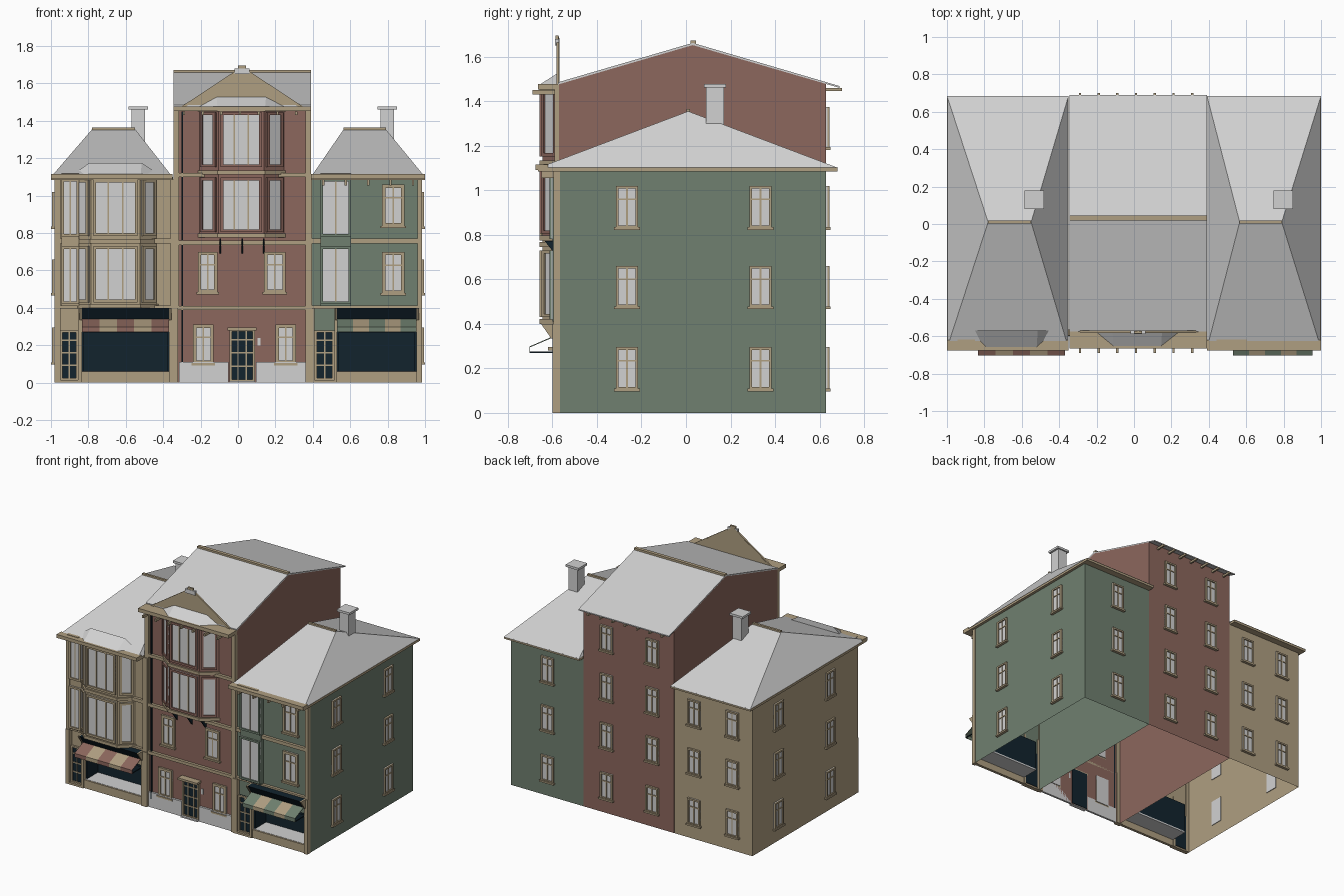
import bpy, bmesh
from mathutils import Vector, Matrix

cube = bpy.data.objects.get("Cube")
if cube:
    bpy.data.objects.remove(cube, do_unlink=True)

PALETTE = {
    "sandstone": (0.43, 0.345, 0.22), "brick_red": (0.262, 0.135, 0.11),
    "sage_green": (0.16, 0.215, 0.16), "pale_grey": (0.64, 0.64, 0.64),
    "navy": (0.006, 0.017, 0.027),
}
MATS = []
for mat_name, rgb in PALETTE.items():
    m = bpy.data.materials.new(mat_name)
    m.use_nodes = True
    m.diffuse_color = (*rgb, 1)
    m.node_tree.nodes["Principled BSDF"].inputs["Base Color"].default_value = (*rgb, 1)
    MATS.append(m)
TAN, RED, GREEN, PALE, NAVY = range(5)
FRONT, BACK = -0.57, 0.63


class Part:
    """Collects coloured solids into one object."""
    def __init__(self, name):
        self.name, self.bm = name, bmesh.new()

    def face(self, mat, pts):
        f = self.bm.faces.new([self.bm.verts.new(p) for p in pts])
        f.material_index = mat

    def prism(self, mat, pts, shift, M=Matrix()):
        n = len(pts)
        a = [self.bm.verts.new(M @ Vector(p)) for p in pts]
        b = [self.bm.verts.new(M @ (Vector(p) + Vector(shift))) for p in pts]
        loops = [a, b[::-1]] + [[a[i], b[i], b[(i + 1) % n], a[(i + 1) % n]] for i in range(n)]
        new = [self.bm.faces.new(loop) for loop in loops]
        for f in new:
            f.material_index = mat
        bmesh.ops.recalc_face_normals(self.bm, faces=new)

    def box(self, mat, x0, x1, y0, y1, z0, z1, M=Matrix()):
        self.prism(mat, [(x0, y0, z0), (x1, y0, z0), (x1, y1, z0), (x0, y1, z0)],
                   (0, 0, z1 - z0), M)

    def done(self):
        me = bpy.data.meshes.new(self.name)
        self.bm.to_mesh(me)
        self.bm.free()
        for m in MATS:
            me.materials.append(m)
        bpy.context.collection.objects.link(bpy.data.objects.new(self.name, me))


def wall_frame(a, b):
    """Local x runs from a to b along a wall, local -y points outwards."""
    a, b = Vector((*a, 0)), Vector((*b, 0))
    d = (b - a).normalized()
    return Matrix(((d.x, -d.y, 0, a.x), (d.y, d.x, 0, a.y), (0, 0, 1, 0), (0, 0, 0, 1)))


WALL = {"front": wall_frame((0, FRONT), (1, FRONT)), "back": wall_frame((0, BACK), (-1, BACK)),
        "right": wall_frame((0.98, 0), (0.98, 1)), "left": wall_frame((-0.98, 0), (-0.98, -1))}


def window(p, M, x0, x1, z0, z1, frame=TAN, pane=PALE, cols=2, rows=(0.68,), t=0.012, bar=TAN, sill=True):
    p.box(pane, x0, x1, -0.005, 0.005, z0, z1, M)
    for x in (x0, x1 - t):
        p.box(frame, x, x + t, -0.014, 0.003, z0, z1, M)
    for z in (z0, z1 - t):
        p.box(frame, x0, x1, -0.014, 0.003, z, z + t, M)
    for i in range(1, cols):
        x = x0 + (x1 - x0) * i / cols
        p.box(bar, x - 0.004, x + 0.004, -0.01, 0.0, z0, z1, M)
    for r in rows:
        z = z0 + (z1 - z0) * r
        p.box(bar, x0, x1, -0.01, 0.0, z - 0.004, z + 0.004, M)
    if sill:
        p.box(frame, x0 - 0.008, x1 + 0.008, -0.02, 0.0, z0 - 0.008, z0 + 0.004, M)


def bay(name, wall, x, z0, z_mid, z1, roof_h):
    """Canted bay: x lists the four plan corners from left to right."""
    plan = [(x[0], FRONT), (x[1], -0.645), (x[2], -0.645), (x[3], FRONT)]
    p = Part(name)
    p.prism(wall, [(*c, z0) for c in plan], (0, 0, z1 - z0))
    wide = [(x[0] - 0.01, FRONT), (x[1] - 0.005, -0.657), (x[2] + 0.005, -0.657), (x[3] + 0.01, FRONT)]
    for z in (z0, z_mid, z1 - 0.015):
        p.prism(TAN, [(*c, z - 0.01) for c in wide], (0, 0, 0.022))
    for a, b in zip(plan, plan[1:]):
        length = (Vector(b) - Vector(a)).length
        side = length < 0.2
        for lo, hi in ((z0 + 0.02, z_mid - 0.025), (z_mid + 0.03, z1 - 0.03)):
            window(p, wall_frame(a, b), 0.012, length - 0.012, lo, hi, frame=wall,
                   cols=1 if side else 3, rows=(), t=0.015, sill=False)
    # sloping lead roof against the wall
    low = [Vector((*c, z1)) for c in wide]
    top = [Vector((x[1] - 0.01, FRONT, z1 + roof_h)), Vector((x[2] + 0.01, FRONT, z1 + roof_h))]
    p.face(PALE, [low[1], low[2], top[1], top[0]])
    p.face(PALE, [low[0], low[1], top[0]])
    p.face(PALE, [low[2], low[3], top[1]])
    p.face(PALE, [low[0], top[0], top[1], low[3]])
    p.done()


ROWS = [(0.105, 0.295), (0.475, 0.66), (0.83, 1.02)]


def corner_house(name, wall, x0, x1, eave, ridge, side, back_x, chimney_x):
    # open-bottomed shell with the shopfront left open
    p = Part(name + "_walls")
    h = 1.1
    for x in (x0, x1):
        p.face(wall, [(x, FRONT, 0), (x, BACK, 0), (x, BACK, h), (x, FRONT, h)])
    p.face(wall, [(x0, BACK, 0), (x1, BACK, 0), (x1, BACK, h), (x0, BACK, h)])
    p.face(wall, [(x0, FRONT, 0.27), (x1, FRONT, 0.27), (x1, FRONT, h), (x0, FRONT, h)])
    p.done()
    # hipped roof on an eaves slab
    p = Part(name + "_roof")
    e0, e1 = eave
    p.box(TAN, e0, e1, -0.665, 0.68, 1.085, 1.102)
    p.box(TAN, e0, e1, -0.675, -0.62, 1.09, 1.115)
    c = [(e0, -0.665, 1.1), (e1, -0.665, 1.1), (e1, 0.685, 1.1), (e0, 0.685, 1.1)]
    r = [(ridge[0], 0.01, 1.355), (ridge[1], 0.01, 1.355)]
    for f in ([c[0], c[1], r[1], r[0]], [c[2], c[3], r[0], r[1]], [c[1], c[2], r[1]], [c[3], c[0], r[0]]):
        p.face(PALE, f)
    p.box(TAN, *ridge, 0.002, 0.018, 1.35, 1.364)
    p.done()
    p = Part(name + "_chimney")
    p.box(PALE, chimney_x - 0.037, chimney_x + 0.037, 0.09, 0.17, 1.2, 1.47)
    p.box(PALE, chimney_x - 0.052, chimney_x + 0.052, 0.08, 0.18, 1.462, 1.478)
    p.done()
    p = Part(name + "_windows")
    for lo, hi in ROWS:
        for y in (-0.265, 0.335):
            u = y if side == "right" else -y
            window(p, WALL[side], u - 0.05, u + 0.05, lo, hi)
        for x in back_x:
            window(p, WALL["back"], -x - 0.05, -x + 0.05, lo, hi)
    p.done()


def shopfront(name, door, shop, posts, accent):
    p = Part(name + "_shopfront")
    for x, w in posts:
        p.box(TAN, x, x + w, -0.6, FRONT + 0.005, 0, 0.4)
    window(p, WALL["front"], *door, 0.012, 0.28, pane=NAVY, rows=(0.3, 0.55, 0.8), sill=False)
    p.box(TAN, door[0], door[1], -0.6, FRONT, 0, 0.015)
    s0, s1 = shop
    p.box(TAN, s0, s1, -0.59, FRONT, 0, 0.06)
    p.box(PALE, s0, s1, -0.58, -0.44, 0.05, 0.062)
    p.box(NAVY, s0, s1, -0.445, -0.44, 0.055, 0.28)
    for x in (s0, s1 - 0.01):
        p.box(NAVY, x, x + 0.01, FRONT, -0.44, 0.06, 0.28)
    p.box(NAVY, s0, s1, -0.575, -0.44, 0.268, 0.28)
    # slanted fascia between two brackets
    fascia = [(FRONT, 0.335), (-0.6, 0.335), (-0.645, 0.4), (FRONT, 0.4)]
    p.prism(NAVY, [(s0, y, z) for y, z in fascia], (s1 - s0, 0, 0))
    for x in (s0 - 0.012, s1):
        p.prism(TAN, [(x, y * 1.01, z) for y, z in fascia], (0.012, 0, 0))
    p.done()
    # striped awning with a hanging valance
    p = Part(name + "_awning")
    w = (s1 - s0) / 5
    for i in range(5):
        mat, x = (accent, TAN)[i % 2], s0 + i * w
        p.prism(mat, [(x, -0.595, 0.34), (x, -0.7, 0.295), (x, -0.7, 0.27), (x, -0.704, 0.27),
                      (x, -0.704, 0.298), (x, -0.595, 0.345)], (w, 0, 0))
    for x in (s0, s1 - 0.006):
        p.box(NAVY, x, x + 0.006, -0.7, FRONT, 0.27, 0.276)
    p.done()


def box_oriel(name, wall, x0, x1):
    p = Part(name)
    p.box(wall, x0, x1, -0.6, FRONT, 0.41, 1.09)
    M = wall_frame((0, -0.6), (1, -0.6))
    for lo, hi in ((0.42, 0.73), (0.78, 1.09)):
        window(p, M, x0, x1, lo, hi, frame=wall, rows=(), t=0.014, sill=False)
    p.box(TAN, x0, x1, -0.64, -0.6, 1.09, 1.118)
    p.done()


# the two corner houses
corner_house("left_house", TAN, -0.98, -0.348, (-1, -0.35), (-0.78, -0.55), "left", (-0.51, -0.82), -0.533)
corner_house("right_house", GREEN, 0.392, 0.98, (0.39, 1), (0.565, 0.79), "right", (0.68,), 0.798)
shopfront("left", (-0.95, -0.855), (-0.835, -0.368),
          ((-0.98, 0.03), (-0.855, 0.02), (-0.368, 0.048)), RED)
shopfront("right", (0.41, 0.515), (0.53, 0.955), ((0.375, 0.035), (0.515, 0.015), (0.955, 0.028)), GREEN)
box_oriel("left_oriel", TAN, -0.945, -0.85)
box_oriel("right_oriel", GREEN, 0.44, 0.605)
bay("left_bay", TAN, (-0.87, -0.785, -0.525, -0.435), 0.41, 0.755, 1.115, 0.06)

p = Part("house_trim")
for x0, x1 in ((-0.98, -0.35), (0.39, 0.98)):
    for z0, z1 in ((0.395, 0.412), (0.745, 0.77)):
        p.box(TAN, x0, x1, -0.59, FRONT, z0, z1)
for x0, x1 in ((-0.98, -0.95), (-0.36, -0.32), (0.36, 0.395), (0.96, 0.983)):
    p.box(TAN, x0, x1, -0.595, FRONT + 0.005, 0, 1.09)
for i in range(5):
    x = 0.45 + i * 0.12
    p.box(TAN, x, x + 0.012, -0.65, FRONT, 1.055, 1.09)
for lo, hi in ((0.475, 0.7), (0.835, 1.06)):
    window(p, WALL["front"], 0.77, 0.89, lo, hi, t=0.018)
p.done()

# tall middle house
L, R = -0.345, 0.39
p = Part("middle_walls")
for x in (L, R):
    p.face(RED, [(x, FRONT, 0), (x, BACK, 0), (x, BACK, 1.48), (x, 0.03, 1.655), (x, FRONT, 1.48)])
for y in (FRONT, BACK):
    p.face(RED, [(L, y, 0), (R, y, 0), (R, y, 1.48), (L, y, 1.48)])
p.done()
p = Part("middle_roof")
p.prism(PALE, [(L, -0.575, 1.475), (L, 0.03, 1.652), (L, 0.69, 1.46), (L, 0.69, 1.468),
               (L, 0.03, 1.662), (L, -0.575, 1.485)], (R - L, 0, 0))
p.box(TAN, L, R, 0.02, 0.045, 1.652, 1.672)
for i in range(7):
    x = -0.295 + i * 0.1
    p.box(TAN, x, x + 0.012, 0.63, 0.7, 1.445, 1.46)
    p.box(TAN, x, x + 0.012, -0.69, FRONT, 1.43, 1.45)
p.done()

p = Part("middle_trim")
p.box(TAN, L, R, -0.665, -0.565, 1.452, 1.478)
for z0, z1 in ((0.388, 0.41), (0.737, 0.76), (1.1, 1.122)):
    p.box(TAN, L, R, -0.59, FRONT, z0, z1)
for x in (L, 0.36):
    p.box(TAN, x, x + 0.03, -0.59, FRONT + 0.005, 0.4, 1.455)
for x0, x1 in ((-0.315, -0.05), (0.095, 0.36)):
    p.box(PALE, x0, x1, -0.585, FRONT, 0, 0.11)
p.box(NAVY, -0.302, -0.294, -0.585, FRONT, 0.06, 1.45)
for x in (-0.1, 0.02, 0.135):
    p.prism(NAVY, [(x, FRONT, 0.69), (x, -0.635, 0.772), (x, FRONT, 0.772)], (0.008, 0, 0))
p.box(PALE, 0.105, 0.12, -0.576, FRONT, 0.2, 0.24)
p.done()

# thin pediment with raised edges and a small finial
p = Part("pediment")
p.prism(TAN, [(-0.29, -0.575, 1.478), (0.335, -0.575, 1.478), (0.022, -0.575, 1.685)], (0, 0.006, 0))
for end in (-0.3, 0.345):
    p.prism(TAN, [(end, -0.582, 1.478), (0.022, -0.582, 1.69), (0.022, -0.582, 1.675),
                  (end * 0.92, -0.582, 1.478)], (0, 0.012, 0))
p.box(PALE, -0.018, 0.062, -0.588, -0.57, 1.65, 1.68)
p.box(TAN, 0.0, 0.044, -0.586, -0.572, 1.68, 1.695)
p.done()

bay("middle_bay", RED, (-0.205, -0.105, 0.14, 0.245), 0.785, 1.122, 1.475, 0.055)

p = Part("middle_windows")
for x0, x1, lo, hi in ((-0.24, -0.13, 0.1, 0.31), (0.2, 0.31, 0.1, 0.31),
                       (-0.215, -0.11, 0.48, 0.7), (0.14, 0.255, 0.48, 0.7)):
    window(p, WALL["front"], x0, x1, lo, hi, t=0.018)
for lo, hi in ROWS + [(1.19, 1.375)]:
    for x in (0.2, -0.17):
        window(p, WALL["back"], -x - 0.05, -x + 0.05, lo, hi)
p.done()

p = Part("front_door")
window(p, WALL["front"], -0.045, 0.09, 0.005, 0.285, pane=NAVY, cols=3, rows=(0.3, 0.55, 0.8), sill=False)
p.box(TAN, -0.055, 0.1, -0.62, FRONT, 0.28, 0.295)
p.box(PALE, -0.045, 0.09, -0.6, FRONT, 0, 0.01)
p.done()
